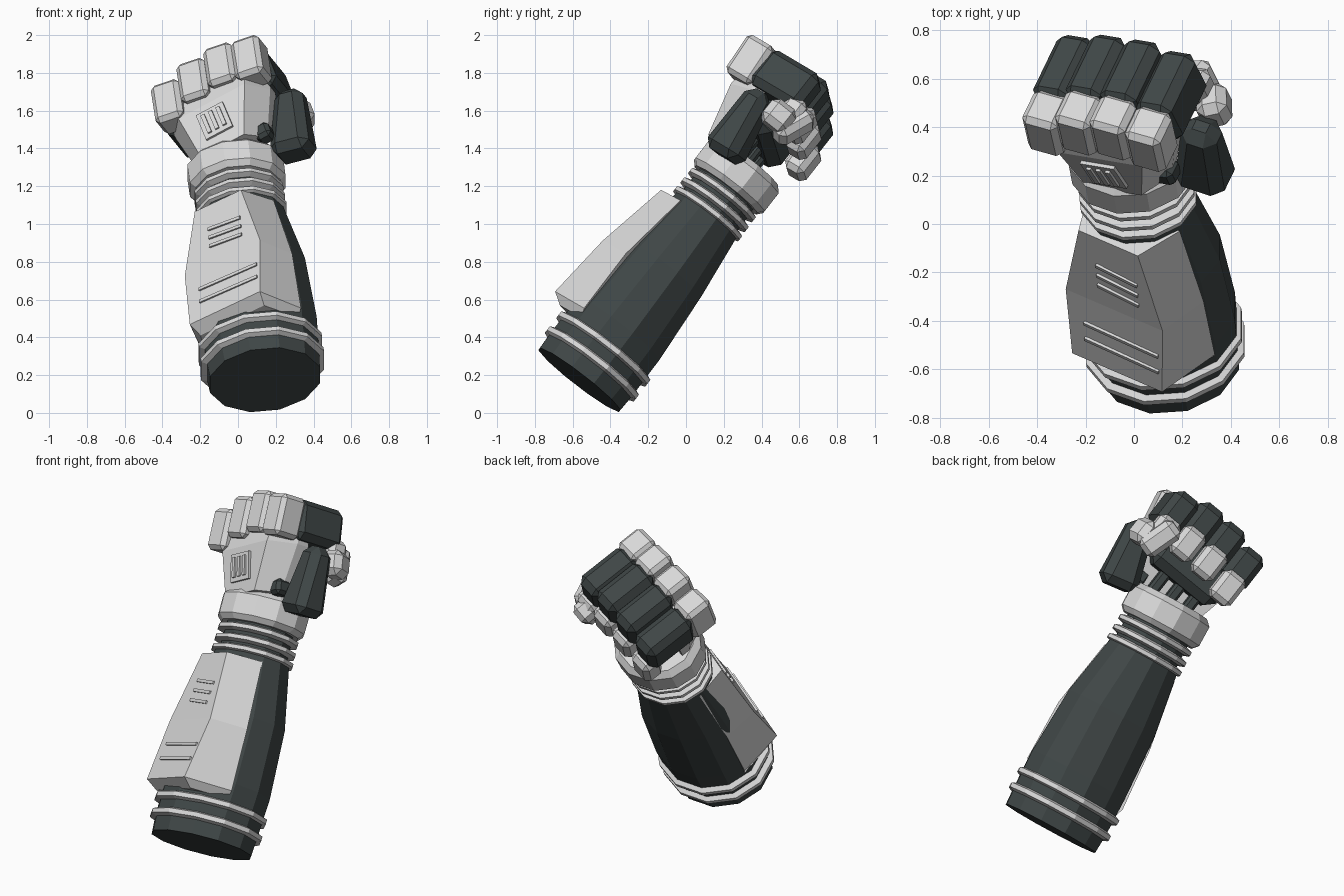
import bpy, bmesh, math
from mathutils import Vector, Matrix, Euler

if "Cube" in bpy.data.objects:
    bpy.data.objects.remove(bpy.data.objects["Cube"], do_unlink=True)


def material(name, rgb):
    m = bpy.data.materials.new(name)
    m.use_nodes = True
    m.diffuse_color = (*rgb, 1)
    m.node_tree.nodes["Principled BSDF"].inputs["Base Color"].default_value = (*rgb, 1)
    return m


LIGHT = material("light_grey", (0.69, 0.69, 0.69))
DARK = material("dark_slate", (0.05, 0.062, 0.062))


def frame(x, z, origin):
    """Orthonormal frame with exact z and approximate x."""
    z = Vector(z).normalized()
    x = Vector(x)
    x = (x - z * x.dot(z)).normalized()
    m = Matrix((x, z.cross(x), z)).transposed().to_4x4()
    m.translation = Vector(origin)
    return m


# Arm: z runs elbow to wrist.  Hand: x to the thumb, y to the palm, z to the knuckles.
ARM = frame((1, 0, 0), (-0.109, 0.607, 0.787), (0.13, -0.56, 0.18))
PLATE = ARM @ Matrix.Rotation(math.radians(-32), 4, "Z")
HAND = frame((0.87, -0.145, 0.465), (-0.30, 0.59, 0.75), (-0.155, 0.42, 1.79))


def finish(name, bm, mat, matrix):
    bmesh.ops.recalc_face_normals(bm, faces=bm.faces)
    me = bpy.data.meshes.new(name)
    bm.to_mesh(me)
    bm.free()
    me.materials.append(mat)
    ob = bpy.data.objects.new(name, me)
    ob.matrix_world = matrix
    bpy.context.collection.objects.link(ob)


def loft(name, sections, mat, matrix):
    """Skin a list of closed sections and cap both ends."""
    bm = bmesh.new()
    rings = [[bm.verts.new(p) for p in s] for s in sections]
    n = len(rings[0])
    for a, b in zip(rings, rings[1:]):
        for i in range(n):
            j = (i + 1) % n
            bm.faces.new((a[i], a[j], b[j], b[i]))
    bm.faces.new(rings[0])
    bm.faces.new(rings[-1])
    finish(name, bm, mat, matrix)


def tube(name, profile, mat, sides=12):
    """Faceted elliptical tube along the arm from (height, depth radius, width radius, shift)."""
    angles = [math.tau * (i + 0.5) / sides for i in range(sides)]
    loft(name, [[(dx + wide * math.cos(a), r * math.sin(a), z) for a in angles]
                for z, r, wide, dx in profile], mat, ARM)


def turned(name, profile, mat):
    tube(name, [(z, r, r * 1.1, 0.01) for z, r in profile], mat)


def ring(name, z, r, half):
    turned(name, [(z - half, r - 0.03), (z - half * 0.5, r), (z + half * 0.5, r),
                  (z + half, r - 0.03)], LIGHT)


def box(name, center, size, mat, matrix=HAND, bevel=0.0, taper=1.0, rot=(0, 0, 0)):
    bm = bmesh.new()
    bmesh.ops.create_cube(bm, size=1)
    for v in bm.verts:
        k = taper if v.co.z > 0 else 1
        v.co = Vector((v.co.x * size[0] * k, v.co.y * size[1] * k, v.co.z * size[2]))
    if bevel:
        bmesh.ops.bevel(bm, geom=bm.edges[:], offset=bevel, segments=1,
                        affect="EDGES", profile=0.5)
    local = Matrix.Translation(center) @ Euler([math.radians(a) for a in rot]).to_matrix().to_4x4()
    finish(name, bm, mat, matrix @ local)


# Forearm sleeve, elbow bands and wrist
tube("forearm_sleeve", [(-0.008, 0.278, 0.303, 0.012), (0.1, 0.283, 0.31, 0.012),
                        (0.33, 0.28, 0.317, 0.018), (0.73, 0.25, 0.3, 0.016),
                        (1.1, 0.205, 0.226, 0.01)], DARK)
for i, z in enumerate((0.1, 0.2)):
    ring(f"elbow_band_{i + 1}", z, 0.308, 0.026)
turned("wrist_core", [(1.05, 0.188), (1.43, 0.18)], DARK)
for i, z in enumerate((1.11, 1.17, 1.235)):
    ring(f"wrist_band_{i + 1}", z, 0.225 - 0.002 * i, 0.022)
turned("wrist_cuff", [(1.27, 0.212), (1.3, 0.239), (1.42, 0.24), (1.455, 0.207)], LIGHT)

# Forearm armour: (height, top half width, top level, left edge, right edge, edge level)
armour = [(0.24, 0.2, 0.255, -0.285, 0.285, 0.05), (0.285, 0.22, 0.32, -0.3, 0.313, 0.055),
          (0.65, 0.237, 0.268, -0.277, 0.308, 0.06), (1.06, 0.145, 0.23, -0.215, 0.232, 0.04)]
loft("forearm_armour", [[(left, -low, z), (-t, -n, z), (t, -n, z), (right, -low, z)]
                        for z, t, n, left, right, low in armour], LIGHT, PLATE)


def armour_level(z):
    for a, b in zip(armour, armour[1:]):
        if a[0] <= z <= b[0]:
            return a[2] + (b[2] - a[2]) * (z - a[0]) / (b[0] - a[0])


for i, (z, width, turn) in enumerate(((0.88, 0.2, 6), (0.82, 0.2, 6), (0.76, 0.2, 6),
                                      (0.495, 0.36, 2), (0.405, 0.36, 2))):
    box(f"armour_bar_{i + 1}", (0.03, -armour_level(z) - 0.001, z), (width, 0.018, 0.018),
        LIGHT, PLATE, rot=(0, turn, 0))

# Back of the hand: (height, left, right, top left, top right, top level, lower level)
back = [(-0.47, -0.26, 0.15, -0.2, 0.06, -0.02, 0.14), (-0.2, -0.31, 0.26, -0.23, 0.17, -0.05, 0.18),
        (-0.03, -0.32, 0.29, -0.27, 0.22, -0.02, 0.15)]
loft("hand_back", [[(l, low, z), (l, 0.1, z), (tl, top, z), (tr, top, z), (r, 0.1, z), (r, low, z)]
                   for z, l, r, tl, tr, top, low in back], LIGHT, HAND)
box("hand_badge_plate", (-0.055, -0.04, -0.32), (0.16, 0.025, 0.16), LIGHT, rot=(6, 0, 0))
for i in (-1, 0, 1):
    box(f"hand_slot_{i + 2}", (-0.055 + i * 0.045, -0.054, -0.32), (0.022, 0.02, 0.115), LIGHT, rot=(6, 0, 0))
box("palm", (-0.04, 0.2, -0.21), (0.47, 0.19, 0.3), DARK, bevel=0.05)
for i in (-1, 0, 1):
    box(f"wrist_rod_{i + 2}", (-0.06 + i * 0.11, 0.19, -0.4), (0.065, 0.08, 0.22), DARK, bevel=0.015)

# Four curled fingers, index to little
for name, x, z in (("index", 0.238, -0.06), ("middle", 0.085, -0.018),
                   ("ring", -0.08, -0.025), ("little", -0.25, -0.07)):
    box(f"{name}_finger_knuckle", (x, 0, z), (0.16, 0.17, 0.24), LIGHT, bevel=0.024, rot=(0, 11, 0))
    box(f"{name}_finger_middle", (x - 0.005, 0.225, z), (0.17, 0.33, 0.235), DARK, bevel=0.038)
    box(f"{name}_finger_tip", (x, 0.37, z - 0.15), (0.145, 0.125, 0.19), LIGHT, bevel=0.028)

# Thumb folded over the side of the fist
box("thumb_root", (0.14, 0.1, -0.44), (0.09, 0.1, 0.09), DARK, bevel=0.02)
box("thumb_base", (0.282, 0.195, -0.4), (0.23, 0.21, 0.4), DARK, bevel=0.045, taper=0.66, rot=(0, 16, 0))
box("thumb_middle", (0.312, 0.345, -0.27), (0.13, 0.16, 0.15), LIGHT, bevel=0.035, rot=(0, 0, 25))
box("thumb_tip", (0.235, 0.415, -0.25), (0.13, 0.115, 0.23), LIGHT, bevel=0.03, rot=(-15, -15, 0))
